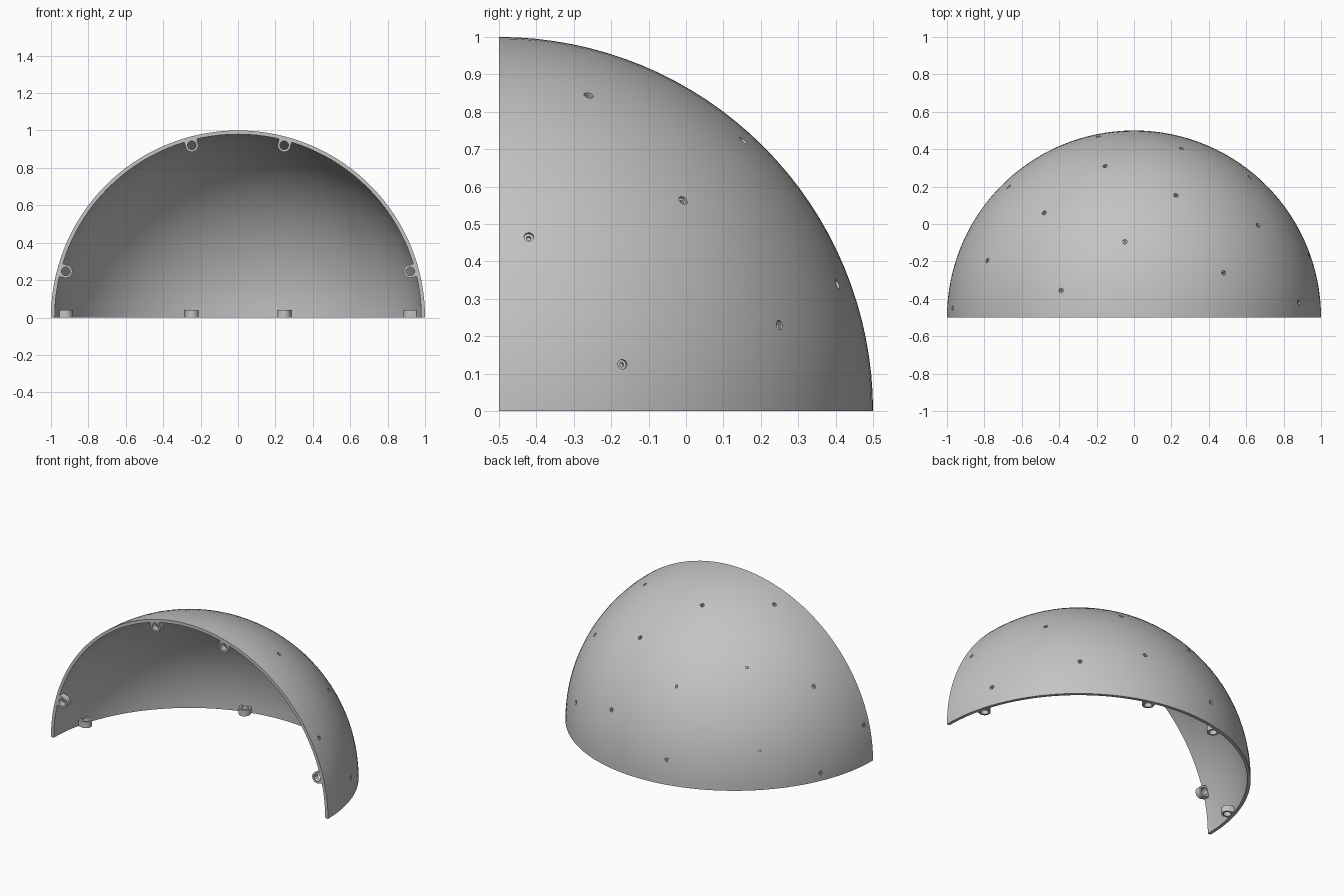
import bpy, bmesh
from math import radians, cos, sin, pi
from mathutils import Vector, Matrix

cube = bpy.data.objects.get("Cube")
if cube:
    bpy.data.objects.remove(cube, do_unlink=True)

CENTRE = Vector((0, -0.5, 0))
WALL = 0.02

grey = bpy.data.materials.new("light_grey")
grey.use_nodes = True
colour = (0.55, 0.55, 0.55, 1)
grey.diffuse_color = colour
grey.node_tree.nodes["Principled BSDF"].inputs["Base Color"].default_value = colour


def make_object(name, bm):
    bmesh.ops.recalc_face_normals(bm, faces=bm.faces)
    mesh = bpy.data.meshes.new(name)
    bm.to_mesh(mesh)
    bm.free()
    mesh.materials.append(grey)
    obj = bpy.data.objects.new(name, mesh)
    bpy.context.collection.objects.link(obj)
    return obj


def shade(obj):
    bpy.ops.object.select_all(action='DESELECT')
    obj.select_set(True)
    bpy.context.view_layer.objects.active = obj
    bpy.ops.object.shade_smooth_by_angle(angle=radians(30))


# Quarter-sphere shell: two nested spheres, cut at the front and floor
bm = bmesh.new()
turn = Matrix.Translation(CENTRE) @ Matrix.Rotation(pi / 2, 4, 'Y')
for radius in (1, 1 - WALL):
    bmesh.ops.create_uvsphere(bm, u_segments=128, v_segments=64, radius=radius, matrix=turn)
for normal in ((0, -1, 0), (0, 0, -1)):
    bmesh.ops.bisect_plane(bm, geom=bm.verts[:] + bm.edges[:] + bm.faces[:], dist=1e-4,
                           plane_co=CENTRE, plane_no=normal, clear_outer=True)
rim = [e for e in bm.edges if e.is_boundary]
bmesh.ops.bridge_loops(bm, edges=rim)
shell = make_object("dome_shell", bm)

# Stepped pin holes scattered over the outside: x and depth-from-front
# of each, with its height
holes = [(-.19, .97, .16), (-.155, .81, .565), (.255, .905, .34), (-.67, .70, .25),
         (.62, .75, .23), (.225, .655, .725), (-.48, .56, .675), (.66, .49, .56),
         (-.785, .305, .54), (-.05, .405, .913), (.48, .24, .845), (-.39, .145, .91),
         (-.97, .05, .24), (.88, .08, .465), (.935, .33, .125), (-.91, .41, .05)]


def hole_cutter(name, radius, depth):
    bm = bmesh.new()
    for hole in holes:
        axis = Vector(hole).normalized()
        place = Matrix.Translation(CENTRE + axis) @ axis.to_track_quat('Z', 'Y').to_matrix().to_4x4()
        bmesh.ops.create_cone(bm, cap_ends=True, segments=16, radius1=radius, radius2=radius,
                              depth=2 * depth, matrix=place)
    return make_object(name, bm)


for name, radius, depth in (("counterbore_cutter", .013, .008), ("pin_cutter", .006, .016)):
    cutter = hole_cutter(name, radius, depth)
    mod = shell.modifiers.new(name, 'BOOLEAN')
    mod.operation = 'DIFFERENCE'
    mod.solver = 'EXACT'
    mod.object = cutter
    bpy.context.view_layer.objects.active = shell
    bpy.ops.object.modifier_apply(modifier=name)
    bpy.data.objects.remove(cutter, do_unlink=True)
shade(shell)


# Bored lugs whose outer half flares into the shell wall
def lug(name, angle, side, depth_axis):
    u = Vector((1, 0, 0)) * cos(angle) + side * sin(angle)
    v = side * cos(angle) - Vector((1, 0, 0)) * sin(angle)
    middle = CENTRE + u * 0.953
    outer, bore, height, n = 0.035, 0.023, 0.04, 32
    bm = bmesh.new()
    columns = []
    for i in range(n):
        c, s = cos(2 * pi * i / n), sin(2 * pi * i / n)
        reach = 0.028 if c > -1e-6 else outer * c
        flat = [(u * bore * c + v * bore * s), (u * reach + v * outer * s)]
        columns.append([bm.verts.new(middle + p + depth_axis * h)
                        for p, h in ((flat[0], 0), (flat[1], 0), (flat[1], height), (flat[0], height))])
    for i in range(n):
        a, b = columns[i], columns[(i + 1) % n]
        for k in range(4):
            m = (k + 1) % 4
            bm.faces.new((a[k], a[m], b[m], b[k]))
    shade(make_object(name, bm))


Y, Z = Vector((0, 1, 0)), Vector((0, 0, 1))
for number, degrees in enumerate((15, 75, 105, 165), 1):
    lug(f"front_lug_{number}", radians(degrees), Z, Y)
    lug(f"floor_lug_{number}", radians(degrees), Y, Z)
